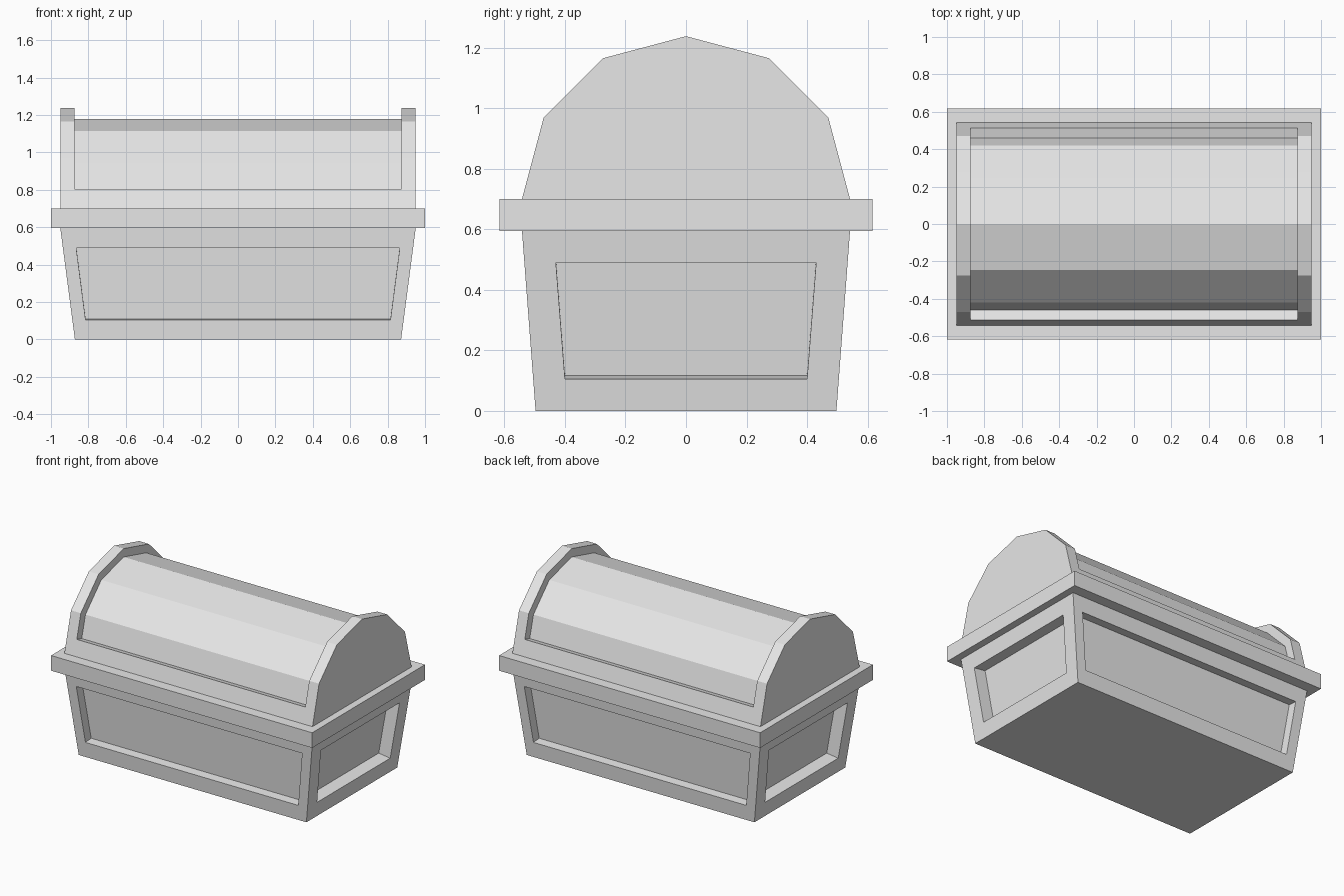
import bpy
import bmesh
from mathutils import Vector

if "Cube" in bpy.data.objects:
    bpy.data.objects.remove(bpy.data.objects["Cube"], do_unlink=True)

# Single flat grey
grey = bpy.data.materials.new("plain grey")
grey.use_nodes = True
grey.diffuse_color = (0.8, 0.8, 0.8, 1)
grey.node_tree.nodes["Principled BSDF"].inputs["Base Color"].default_value = (0.8, 0.8, 0.8, 1)


def finish(name, bm):
    bmesh.ops.remove_doubles(bm, verts=bm.verts, dist=0.0001)
    bmesh.ops.recalc_face_normals(bm, faces=bm.faces)
    mesh = bpy.data.meshes.new(name)
    bm.to_mesh(mesh)
    bm.free()
    mesh.materials.append(grey)
    obj = bpy.data.objects.new(name, mesh)
    bpy.context.collection.objects.link(obj)
    return obj


def mirrored(half):
    """Complete a (y, z) profile from its +y half, listed outside to middle."""
    return half + [(-y, z) for y, z in reversed(half) if y > 0]


def prism(name, profile, half_x):
    """Extrude a (y, z) profile along x, symmetric about the middle."""
    bm = bmesh.new()
    face = bm.faces.new([bm.verts.new((-half_x, y, z)) for y, z in profile])
    ext = bmesh.ops.extrude_face_region(bm, geom=[face])
    moved = [v for v in ext["geom"] if isinstance(v, bmesh.types.BMVert)]
    bmesh.ops.translate(bm, verts=moved, vec=(2 * half_x, 0, 0))
    return finish(name, bm)


def recessed_wall(bm, outer, inner, inward):
    """Wall with a border, jambs and a panel sunk by the inward vector."""
    loops = [outer, inner, [p + inward for p in inner]]
    rings = [[bm.verts.new(p) for p in loop] for loop in loops]
    for a, b in zip(rings, rings[1:]):
        for i in range(4):
            j = (i + 1) % 4
            bm.faces.new((a[i], a[j], b[j], b[i]))
    bm.faces.new(rings[-1])


# Tapered body with a sunken panel on every side
BODY_TOP = 0.595
BASE = Vector((0.872, 0.497))
TOP = Vector((0.95, 0.542))
PANEL_LOW, PANEL_HIGH = 0.105, 0.49


def half_size(z):
    return BASE.lerp(TOP, z / BODY_TOP)


def wall_loop(side, axis, z0, z1, w0, w1):
    """Four points on one sloping wall, between two heights."""
    points = []
    for z, w in ((z0, -w0), (z0, w0), (z1, w1), (z1, -w1)):
        p = Vector((0, 0, z))
        p[axis] = side * half_size(z)[axis]
        p[1 - axis] = w
        points.append(p)
    return points


bm = bmesh.new()
for axis, low_w, high_w, depth in ((1, 0.815, 0.865, 0.063), (0, 0.40, 0.43, 0.088)):
    across = 1 - axis
    slope = (TOP[axis] - BASE[axis]) / BODY_TOP
    for side in (-1, 1):
        outer = wall_loop(side, axis, 0, BODY_TOP, BASE[across], TOP[across])
        inner = wall_loop(side, axis, PANEL_LOW, PANEL_HIGH, low_w, high_w)
        inward = Vector((0, 0, slope * depth))
        inward[axis] = -side * depth
        recessed_wall(bm, outer, inner, inward)
for z, h in ((0, BASE), (BODY_TOP, TOP)):
    bm.faces.new([bm.verts.new((sx * h.x, sy * h.y, z))
                  for sx, sy in ((-1, -1), (1, -1), (1, 1), (-1, 1))])
finish("body", bm)

# Rim between body and lid
prism("rim", mirrored([(0.617, BODY_TOP), (0.617, 0.70)]), 1.0)

# Faceted barrel lid with raised ends and skirt
lid = prism("lid", mirrored([(0.542, 0.70), (0.47, 0.97), (0.275, 1.165), (0, 1.238)]), 0.95)
recess = mirrored([(0.46, 0.791), (0.419, 0.941), (0.246, 1.115), (0, 1.18)])
outside = [(-0.654, 0.843), (-0.654, 1.4), (0.654, 1.4), (0.654, 0.843)]
cutter = prism("lid_cutter", recess + outside, 0.875)
cutter.hide_render = True

cut = lid.modifiers.new("sunken top", "BOOLEAN")
cut.operation = "DIFFERENCE"
cut.solver = "EXACT"
cut.object = cutter
bpy.context.view_layer.objects.active = lid
bpy.ops.object.modifier_apply(modifier=cut.name)
bpy.data.objects.remove(cutter, do_unlink=True)
